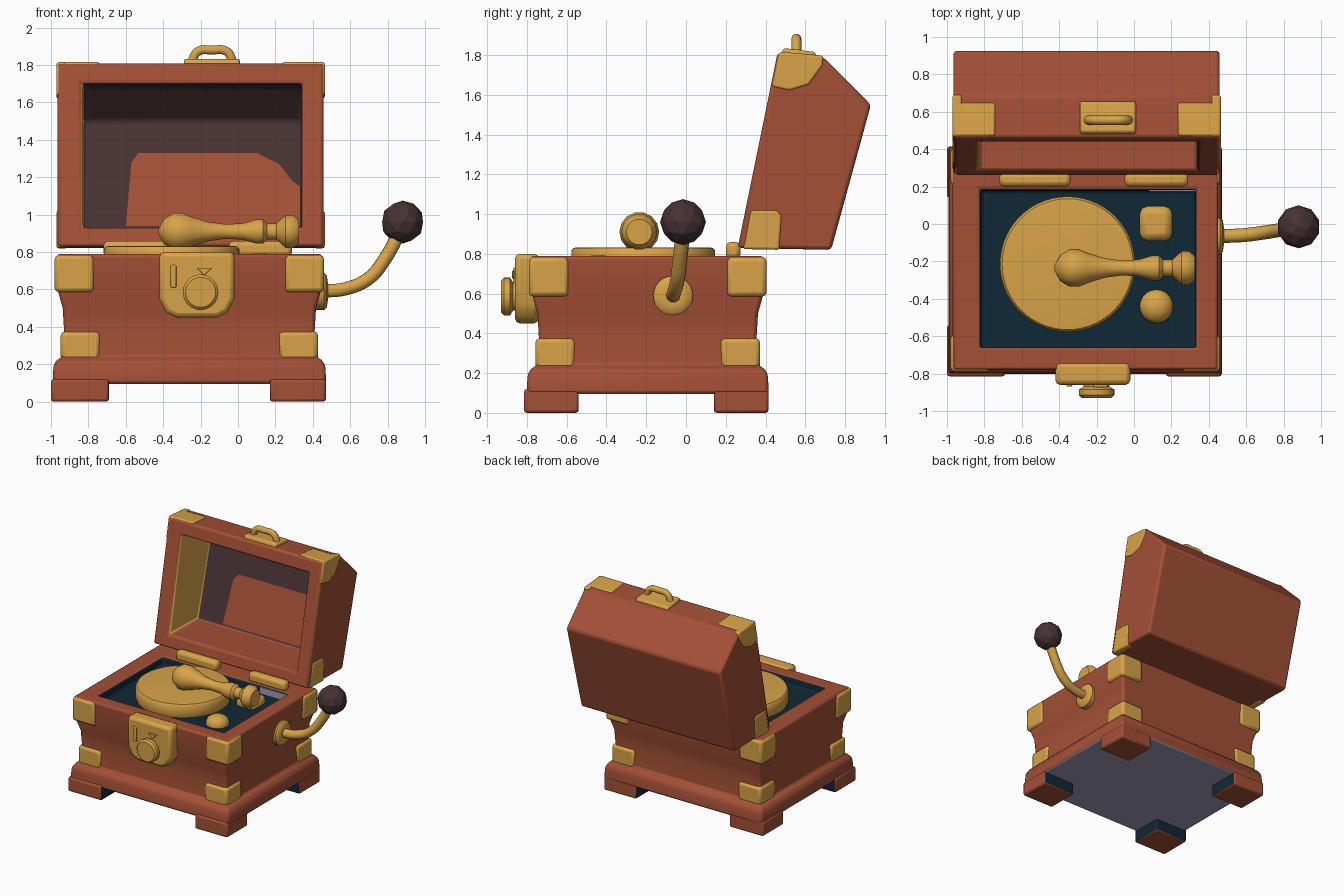
import bpy, bmesh, math
from mathutils import Vector

default = bpy.data.objects.get("Cube")
if default:
    bpy.data.objects.remove(default)


def material(name, rgb):
    mat = bpy.data.materials.new(name)
    mat.use_nodes = True
    mat.diffuse_color = (*rgb, 1)
    mat.node_tree.nodes["Principled BSDF"].inputs["Base Color"].default_value = (*rgb, 1)
    return mat


wood = material("red brown wood", (.37, .08, .037))
brass = material("brass", (.69, .37, .065))
umber = material("dark umber", (.065, .032, .034))
navy = material("deep navy", (.005, .021, .038))
lavender = material("lavender grey", (.35, .33, .48))


def finish(name, bm, mats, bevel=0, segments=2, smooth=True, recalc=True):
    if recalc:
        bmesh.ops.recalc_face_normals(bm, faces=bm.faces[:])
    mesh = bpy.data.meshes.new(name)
    bm.to_mesh(mesh)
    bm.free()
    obj = bpy.data.objects.new(name, mesh)
    bpy.context.collection.objects.link(obj)
    for mat in mats:
        mesh.materials.append(mat)
    if bevel:
        mod = obj.modifiers.new("soft edges", "BEVEL")
        mod.width, mod.segments = bevel, segments
        mod.limit_method, mod.angle_limit = "ANGLE", math.radians(35)
    if smooth:
        bpy.ops.object.select_all(action="DESELECT")
        obj.select_set(True)
        bpy.context.view_layer.objects.active = obj
        bpy.ops.object.shade_smooth_by_angle(angle=math.radians(40))
    return obj


def bridge(bm, rings):
    for low, high in zip(rings, rings[1:]):
        for i in range(len(low)):
            j = (i + 1) % len(low)
            bm.faces.new((low[i], low[j], high[j], high[i]))


def prism(name, points, axis, start, end, mat, bevel=.012):
    """Outline in (y, z) pulled along x, or in (x, z) pulled along y."""
    bm = bmesh.new()
    place = (lambda p, t: (t, *p)) if axis == "x" else (lambda p, t: (p[0], t, p[1]))
    rings = [[bm.verts.new(place(p, t)) for p in points] for t in (start, end)]
    bridge(bm, rings)
    for ring in rings:
        bm.faces.new(ring)
    return finish(name, bm, [mat], bevel)


def box(name, x, y, z, mat, bevel=.012):
    outline = [(y[0], z[0]), (y[1], z[0]), (y[1], z[1]), (y[0], z[1])]
    return prism(name, outline, "x", *x, mat, bevel)


def lathe(name, profile, loc, direction, mat, count=32):
    """Spin (radius, height) pairs about a direction."""
    bm = bmesh.new()
    turn = Vector(direction).to_track_quat("Z", "Y")
    rings = []
    for r, h in profile:
        angles = [math.tau * i / count for i in range(count)]
        rings.append([bm.verts.new(Vector(loc) + turn @ Vector(
            (r * math.cos(a), r * math.sin(a), h))) for a in angles])
    bridge(bm, rings)
    bm.faces.new(rings[0])
    bm.faces.new(rings[-1])
    return finish(name, bm, [mat])


def tube(name, path, radius, mat):
    curve = bpy.data.curves.new(name, "CURVE")
    curve.dimensions, curve.bevel_depth = "3D", radius
    curve.bevel_resolution, curve.use_fill_caps = 3, True
    spline = curve.splines.new("BEZIER")
    spline.bezier_points.add(len(path) - 1)
    for point, co in zip(spline.bezier_points, path):
        point.co = co
        point.handle_left_type = point.handle_right_type = "AUTO"
    obj = bpy.data.objects.new(name, curve)
    bpy.context.collection.objects.link(obj)
    curve.materials.append(mat)
    return obj


# Chest body: waisted wall, flared plinth and sunken deck
X0, X1, Y0, Y1 = -.93, .41, -.74, .355
IN_X, IN_Y, DECK, RIM = (-.82, .33), (-.66, .18), .72, .79


def rectangle(bm, x, y, z):
    return [bm.verts.new((a, b, z)) for a, b in
            ((x[0], y[0]), (x[1], y[0]), (x[1], y[1]), (x[0], y[1]))]


bm = bmesh.new()
wall = [(.095, .062), (.2, .056), (.225, .035), (.235, .012), (.38, 0),
        (.5, .007), (.6, .035), (RIM, .04)]
rings = [rectangle(bm, (X0 - d, X1 + d), (Y0 - d, Y1 + d), z) for z, d in wall]
rings += [rectangle(bm, IN_X, IN_Y, z) for z in (RIM, DECK)]
bridge(bm, rings)
bm.faces.new(rings[0]).material_index = 2
bm.faces.new(rings[-1])
for face in bm.faces:
    if all(v in rings[-1] + rings[-2] for v in face.verts):
        face.material_index = 1
finish("chest_body", bm, [wood, navy, lavender], .018)
box("deck_back_panel", (.08, .33), (.174, .181), (DECK, .78), lavender, 0)

# Feet and corner brackets
for sx, side in ((0, "right"), (1, "left")):
    for sy, end in ((0, "front"), (1, "back")):
        label = f"{end}_{side}"
        foot_x = ((-1, -.69), (.17, .47))[sx]
        foot_y = ((-.815, -.54), (.14, .415))[sy]
        foot = box("foot_" + label, foot_x, foot_y, (0, .12), wood, .015)
        foot.data.materials.append(navy)
        inward = Vector((1 - 2 * sx, 1 - 2 * sy, 0))
        for face in foot.data.polygons:
            face.material_index = int(face.normal.dot(inward) > .5)
        for level, (low, high), grow in (("lower", (.22, .375), .018),
                                         ("upper", (.585, .784), .05)):
            cx = (X0 - grow, X1 + grow)[sx]
            cy = (Y0 - grow, Y1 + grow)[sy]
            ix, iy = inward.x, inward.y
            for leg, dx, dy in (("a", .21, .07), ("b", .07, .2)):
                box(f"{level}_bracket_{label}_{leg}", sorted((cx, cx + ix * dx)),
                    sorted((cy, cy + iy * dy)), (low, high), brass, .022)

# Open lid: outer and inner shells joined by a frame
bm = bmesh.new()
outer = [(.26, .83), (.73, .82), (.93, 1.55), (.69, 1.79), (.46, 1.81)]
inner = [(.281, .93), (.66, .92), (.82, 1.5), (.66, 1.68), (.439, 1.7)]
mouths = []
for points, x0, x1, inside in ((outer, -.965, .458, False), (inner, -.83, .34, True)):
    a, b = [[bm.verts.new((x, *p)) for p in points] for x in (x0, x1)]
    for i in range(len(points) - 1):
        face = bm.faces.new((a[i], a[i + 1], b[i + 1], b[i]))
        face.material_index = int(inside and i > 0)
    bm.faces.new(a).material_index = 2 if inside else 0
    bm.faces.new(b).material_index = int(inside)
    mouths.append((a[0], b[0], b[-1], a[-1]))
bridge(bm, mouths)
finish("lid", bm, [wood, umber, brass], .018)

# Worn panel on the lid's inner back
bm = bmesh.new()
patch = [(-.6, .94), (-.57, 1.28), (-.53, 1.33), (.1, 1.33), (.22, 1.27),
         (.29, 1.18), (.335, 1.15), (.335, .94)]
face = bm.faces.new([bm.verts.new((x, .652 + (z - .92) * .276, z)) for x, z in patch])
face.normal_update()
if face.normal.y > 0:
    face.normal_flip()
finish("lid_lining_panel", bm, [wood], smooth=False, recalc=False)

# Lid corner plates, mirrored by side
low_corner = [(.287, .824), (.47, .82), (.482, .99), (.46, 1.02), (.325, 1.02)]
high_corner = [(.432, 1.64), (.52, 1.62), (.62, 1.65), (.69, 1.75), (.69, 1.797), (.47, 1.816)]
top_corner = [(.47, 1.77), (.65, 1.755), (.65, 1.8), (.47, 1.816)]
for side, edge, way in (("left", .464, -1), ("right", -.971, 1)):
    prism(f"lid_lower_corner_{side}", low_corner, "x", edge, edge + way * .06, brass)
    prism(f"lid_upper_corner_{side}", high_corner, "x", edge, edge + way * .05, brass)
    prism(f"lid_top_corner_{side}", top_corner, "x", edge, edge + way * .23, brass)

# Lid handle and hinges
handle_plate = [(.475, 1.79), (.66, 1.775), (.65, 1.815), (.49, 1.835)]
prism("handle_plate", handle_plate, "x", -.29, .01, brass)
tube("lid_handle", [(x, .555, z) for x, z in
                    ((-.25, 1.81), (-.215, 1.872), (-.14, 1.88), (-.06, 1.872), (-.025, 1.81))],
     .025, brass)
for side, span in (("right", (-.72, -.34)), ("left", (-.05, .29))):
    box("hinge_" + side, span, (.2, .275), (.775, .86), brass, .025)

# Front latch
latch = [(-.42, .8), (-.42, .55), (-.385, .48), (-.33, .45), (-.11, .45),
         (-.055, .48), (-.02, .55), (-.02, .8)]
prism("latch_plate", latch, "y", -.86, -.74, brass, .025)
lathe("latch_knob", [(.07, 0), (.07, .03), (.095, .045), (.095, .075), (.08, .09)],
      (-.2, -.84, .585), (0, -1, 0), brass)
prism("latch_pointer", [(-.22, .715), (-.18, .675), (-.14, .715)], "y", -.875, -.85, brass, .004)
box("latch_ridge", (-.36, -.33), (-.87, -.85), (.61, .73), brass, .006)

# Turntable, tonearm and control knobs
lathe("turntable", [(.355, 0), (.362, .02), (.362, .095), (.35, .11), (.33, .112)],
      (-.355, -.215, DECK), (0, 0, 1), brass, 56)
arm = [(.015, 0), (.07, .03), (.1, .08), (.1, .13), (.08, .18), (.052, .27), (.04, .36),
       (.045, .45), (.066, .52), (.066, .56), (.045, .58), (.045, .63), (.09, .68),
       (.09, .72), (.065, .75)]
lathe("tonearm", arm, (-.425, -.235, .91), (1, 0, 0), brass, 14)
box("square_knob", (.03, .205), (-.09, .095), (DECK - .04, .785), brass, .04)
lathe("round_knob", [(.09, 0), (.09, .02), (.075, .05), (.04, .07), (.01, .075)],
      (.12, -.44, DECK), (0, 0, 1), brass, 24)

# Side crank
lathe("crank_flange", [(.1, 0), (.1, .05), (.085, .065), (.05, .07)],
      (.41, -.065, .59), (1, 0, 0), brass, 24)
tube("crank_arm", [(.44, -.065, .59), (.58, -.06, .605), (.7, -.045, .66),
                   (.79, -.03, .77), (.87, -.015, .92)], .037, brass)
bm = bmesh.new()
bmesh.ops.create_icosphere(bm, subdivisions=2, radius=.115)
bmesh.ops.translate(bm, vec=(.88, -.015, .96), verts=bm.verts[:])
finish("crank_ball", bm, [umber], smooth=False)
